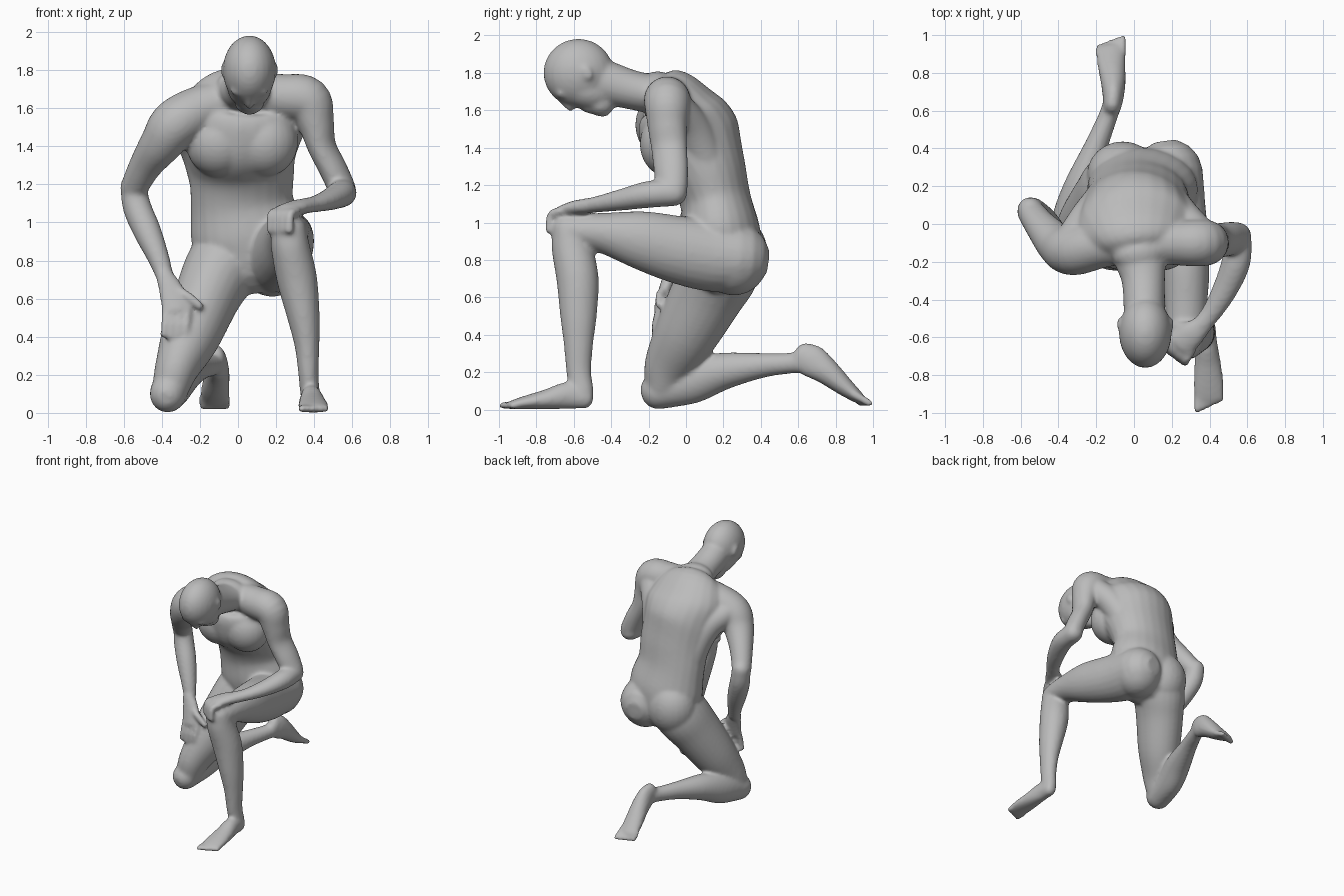
import bpy, bmesh, math
from mathutils import Vector, Matrix

bm = bmesh.new()
SEG = 24


def spline(rows, steps=5):
    """Catmull-Rom through rows of (x, y, z, half width, half depth)."""
    rows = [Vector(r if len(r) == 5 else (*r, r[3])) for r in rows]
    p = [rows[0] * 2 - rows[1]] + rows + [rows[-1] * 2 - rows[-2]]
    out = []
    for i in range(1, len(p) - 2):
        a, b, c, d = p[i - 1:i + 3]
        for k in range(steps):
            t = k / steps
            out.append(0.5 * (2 * b + (c - a) * t + (2 * a - 5 * b + 4 * c - d) * t * t
                              + (3 * b - a - 3 * c + d) * t ** 3))
    return out + [rows[-1]]


def loft(rows, side=(1, 0, 0)):
    """Closed limb with elliptical sections and domed ends."""
    pts = spline(rows)
    pos = [Vector(q[:3]) for q in pts]
    n = len(pts)
    rings = []
    for i in range(n):
        t = (pos[min(i + 1, n - 1)] - pos[max(i - 1, 0)]).normalized()
        rings.append((pos[i], t, pts[i][3], pts[i][4]))

    def dome(ring, sign):
        c, t, a, b = ring
        r = min(a, b) * sign
        return [(c + t * r * math.sin(u), t, a * math.cos(u), b * math.cos(u))
                for u in (0.4, 0.8, 1.2)]
    rings = dome(rings[0], -1)[::-1] + rings + dome(rings[-1], 1)
    loops = []
    for c, t, a, b in rings:
        s = Vector(side)
        s = (s - t * s.dot(t)).normalized()
        d = t.cross(s)
        loops.append([bm.verts.new(c + s * a * math.cos(2 * math.pi * k / SEG)
                                   + d * b * math.sin(2 * math.pi * k / SEG))
                      for k in range(SEG)])
    for l0, l1 in zip(loops, loops[1:]):
        for k in range(SEG):
            j = (k + 1) % SEG
            bm.faces.new((l0[k], l0[j], l1[j], l1[k]))
    bm.faces.new(loops[0][::-1])
    bm.faces.new(loops[-1])


def ball(c, r, pitch=0):
    m = (Matrix.Translation(c) @ Matrix.Rotation(pitch, 4, 'X')
         @ Matrix.Diagonal((*r, 1)))
    bmesh.ops.create_uvsphere(bm, u_segments=24, v_segments=16, radius=1, matrix=m)


# Torso, bent forward at the chest
loft([(.06, .20, .82, .265, .205), (.045, .185, .95, .295, .212), (.02, .157, 1.12, .27, .19),
      (.02, .11, 1.28, .277, .214), (.01, .035, 1.43, .295, .268), (.01, -.03, 1.56, .315, .245),
      (.02, -.085, 1.67, .26, .17), (.03, -.15, 1.71, .15, .10)])
for x in (-.10, .14):                        # chest muscles
    ball((x, -.085, 1.42), (.175, .163, .18))
# Back muscles running from each shoulder to the waist
loft([(-.30, -.06, 1.52, .10), (-.235, .03, 1.46, .105), (-.18, .10, 1.33, .105), (-.13, .16, 1.15, .11)])
loft([(.33, -.05, 1.60, .10), (.25, .03, 1.50, .105), (.195, .10, 1.35, .105), (.15, .16, 1.15, .11)])
ball((-.06, .26, .83), (.19, .178, .21))     # buttocks
ball((.18, .255, .80), (.18, .185, .19))

# Neck and head
loft([(.02, -.06, 1.68, .17, .11), (.035, -.19, 1.69, .14, .105),
      (.05, -.30, 1.712, .115, .106), (.055, -.45, 1.755, .11, .12)])
ball((.06, -.575, 1.80), (.14, .188, .182))
ball((.06, -.55, 1.715), (.118, .165, .105), -.4)
ball((.06, -.465, 1.635), (.08, .08, .065), -.4)
ball((.06, -.445, 1.605), (.05, .045, .042))           # chin
loft([(.06, -.68, 1.665, .014), (.06, -.64, 1.63, .02), (.06, -.615, 1.615, .022)])  # nose
ball((.06, -.53, 1.605), (.045, .04, .018), -.4)        # lips
for s in (-1, 1):
    ball((.06 + s * .135, -.53, 1.80), (.016, .03, .045), .5)       # ears
    ball((.06 + s * .045, -.67, 1.685), (.055, .03, .022), -.5)     # brows

# Lowered arm, hand resting on the thigh
loft([(0, -.09, 1.65, .11), (-.18, -.11, 1.60, .125), (-.325, -.14, 1.52, .132),
      (-.40, -.11, 1.42, .114), (-.485, -.02, 1.30, .087), (-.548, .065, 1.18, .072)], (0, 1, 0))
loft([(-.55, .075, 1.19, .068), (-.53, .06, 1.08, .075), (-.475, .015, .95, .073),
      (-.42, -.035, .82, .058), (-.385, -.07, .72, .047, .042)])
loft([(-.39, -.08, .73, .045, .038), (-.35, -.11, .64, .067, .036), (-.325, -.14, .54, .077, .032)])
for i in range(4):
    x = -.38 + i * .038
    loft([(x, -.14, .54, .022), (x - .005, -.16, .47, .021),
          (x - .01, -.165, .40 + .01 * abs(i - 1), .019)])
loft([(-.33, -.11, .65, .027), (-.26, -.14, .61, .025), (-.20, -.145, .56, .022)], (0, 1, 0))

# Bent arm, hand resting on the raised knee
loft([(.08, -.09, 1.67, .11), (.24, -.10, 1.66, .12), (.365, -.10, 1.64, .124),
      (.41, -.10, 1.52, .095, .107), (.44, -.09, 1.40, .074, .098),
      (.50, -.08, 1.28, .072, .094), (.545, -.075, 1.18, .072, .086)], (1, -.3, .3))
loft([(.55, -.065, 1.16, .073), (.54, -.20, 1.15, .077, .072), (.485, -.34, 1.122, .068, .058),
      (.41, -.47, 1.098, .054, .044), (.35, -.54, 1.088, .048, .04)], (.65, -.76, 0))
loft([(.38, -.52, 1.09, .047, .04), (.31, -.58, 1.08, .07, .04),
      (.25, -.635, 1.06, .08, .038)], (.65, -.76, 0))
for i in range(4):
    x, y = .185 + i * .033, -.62 - i * .025
    loft([(x + .02, y + .02, 1.06, .023), (x - .01, y - .025, 1.04, .024),
          (x - .015, y - .04, .96, .021)], (.65, -.76, 0))
loft([(.31, -.56, 1.08, .028), (.24, -.54, 1.05, .025), (.185, -.57, 1.0, .022)], (0, 1, 0))

# Kneeling leg
loft([(.0, .22, .87, .21, .19), (-.09, .185, .75, .195, .21), (-.158, .115, .62, .174, .197),
      (-.25, -.002, .40, .154, .17), (-.32, -.09, .24, .117, .134), (-.355, -.125, .13, .097, .10)])
loft([(-.37, -.15, .10, .095, .10), (-.335, .03, .152, .098, .12), (-.28, .20, .205, .09, .10),
      (-.205, .40, .235, .064, .068), (-.145, .55, .247, .052, .056), (-.12, .62, .255, .05, .062)])
loft([(-.115, .62, .29, .047, .074), (-.11, .675, .258, .056, .089), (-.11, .75, .205, .066, .072),
      (-.12, .85, .12, .075, .05), (-.122, .92, .065, .075, .033)])
for i in range(5):
    x = -.06 - i * .031
    loft([(x, .90, .08, .021), (x, .982 - .012 * i, .033, .02)])

# Raised leg
loft([(.185, .27, .81, .18, .185), (.205, .12, .825, .172, .192), (.24, -.05, .857, .152, .18),
      (.27, -.25, .908, .13, .155), (.275, -.45, .945, .11, .108), (.268, -.60, .955, .1, .091)])
loft([(.265, -.63, .955, .095, .09), (.275, -.612, .87, .102, .108), (.31, -.58, .70, .106, .113),
      (.345, -.575, .50, .085, .098), (.363, -.575, .35, .065, .079), (.37, -.573, .20, .053, .067),
      (.38, -.555, .09, .052, .064)])
loft([(.385, -.54, .06, .047, .057), (.385, -.63, .075, .056, .073), (.39, -.74, .055, .071, .055),
      (.395, -.86, .037, .082, .036), (.395, -.92, .027, .08, .026)])
for i in range(5):
    x = .335 + i * .031
    loft([(x, -.91, .025, .021), (x, -.982 + .014 * i, .021, .02)])

# Fuse all parts into one smooth skin
bmesh.ops.recalc_face_normals(bm, faces=bm.faces[:])
mesh = bpy.data.meshes.new("body")
bm.to_mesh(mesh)
bm.free()
body = bpy.data.objects.new("body", mesh)
bpy.context.collection.objects.link(body)
skin = bpy.data.materials.new("plain grey")
skin.diffuse_color = (.5, .5, .5, 1)
mesh.materials.append(skin)
fuse = body.modifiers.new("fuse", 'REMESH')
fuse.mode = 'VOXEL'
fuse.voxel_size = .012
fuse.use_smooth_shade = True
soften = body.modifiers.new("soften", 'SMOOTH')
soften.factor = .5
soften.iterations = 10
